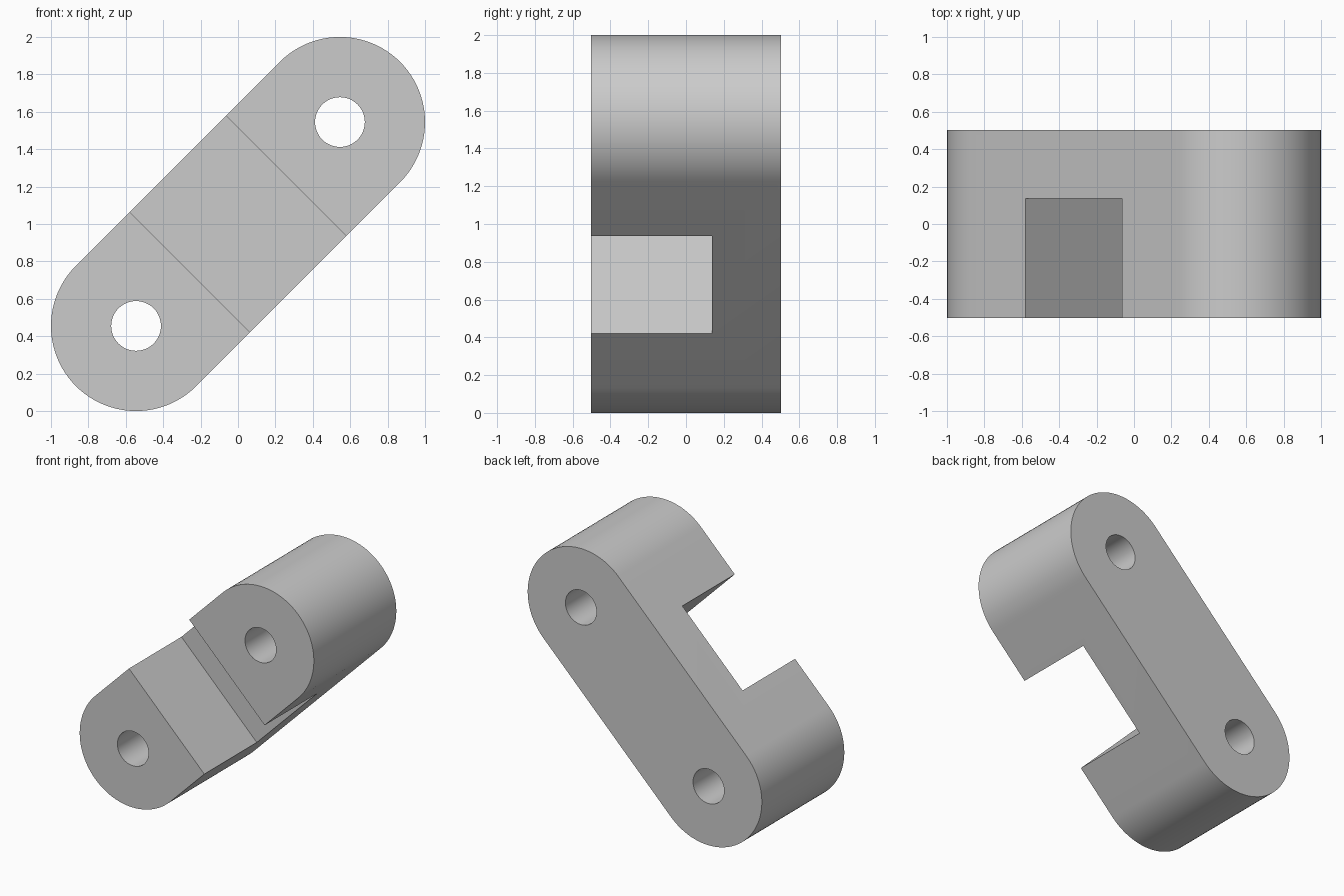
import bpy
import bmesh
from math import sin, cos, pi, radians
from mathutils import Vector

cube = bpy.data.objects.get("Cube")
if cube:
    bpy.data.objects.remove(cube, do_unlink=True)

RADIUS = 0.455          # rounded end radius
HOLE = 0.133            # pin hole radius
C = 1 - RADIUS          # offset of each end centre in x and z
HALF_DEPTH = 0.503
SLOT_BACK = 0.137
SLOT_HALF = 0.364       # half the slot length along the link
AXIS = Vector((1, 1)).normalized()
SIDE = Vector((-1, 1)).normalized()
ENDS = [Vector((C, 1 + C)), Vector((-C, 1 - C))]


def arc(centre, radius, start, sweep, steps):
    return [centre + radius * Vector((cos(start + sweep * i / steps),
                                      sin(start + sweep * i / steps)))
            for i in range(steps + 1)]


def prism(name, outline, y0, y1):
    """Extrude an x-z outline along y."""
    bm = bmesh.new()
    face = bm.faces.new([bm.verts.new((p.x, y0, p.y)) for p in outline])
    new = bmesh.ops.extrude_face_region(bm, geom=[face])["geom"]
    bmesh.ops.translate(bm, vec=(0, y1 - y0, 0),
                        verts=[v for v in new if isinstance(v, bmesh.types.BMVert)])
    bmesh.ops.recalc_face_normals(bm, faces=bm.faces)
    mesh = bpy.data.meshes.new(name)
    bm.to_mesh(mesh)
    bm.free()
    obj = bpy.data.objects.new(name, mesh)
    bpy.context.collection.objects.link(obj)
    return obj


# Slanted link body with two rounded ends
outline = (arc(ENDS[0], RADIUS, radians(-45), pi, 48)
           + arc(ENDS[1], RADIUS, radians(135), pi, 48))
link = prism("link_body", outline, -HALF_DEPTH, HALF_DEPTH)

# Pin holes and the front slot
cutters = [prism("hole_cutter", arc(c, HOLE, 0, 2 * pi, 48)[:-1], -1, 1) for c in ENDS]
middle = Vector((0, 1))
slot = [middle + AXIS * a * SLOT_HALF + SIDE * s
        for a, s in ((-1, -1), (1, -1), (1, 1), (-1, 1))]
cutters.append(prism("slot_cutter", slot, -1, SLOT_BACK))

bpy.ops.object.select_all(action="DESELECT")
bpy.context.view_layer.objects.active = link
link.select_set(True)
for cutter in cutters:
    cutter.hide_render = True
    mod = link.modifiers.new("cut", "BOOLEAN")
    mod.operation = "DIFFERENCE"
    mod.solver = "EXACT"
    mod.object = cutter
    bpy.ops.object.modifier_apply(modifier=mod.name)
    bpy.data.objects.remove(cutter, do_unlink=True)

# Plain grey finish
grey = bpy.data.materials.new("light_grey")
grey.use_nodes = True
colour = (0.6, 0.6, 0.6, 1)
grey.diffuse_color = colour
grey.node_tree.nodes["Principled BSDF"].inputs["Base Color"].default_value = colour
link.data.materials.clear()
link.data.materials.append(grey)
bpy.ops.object.shade_smooth_by_angle(angle=radians(30))
